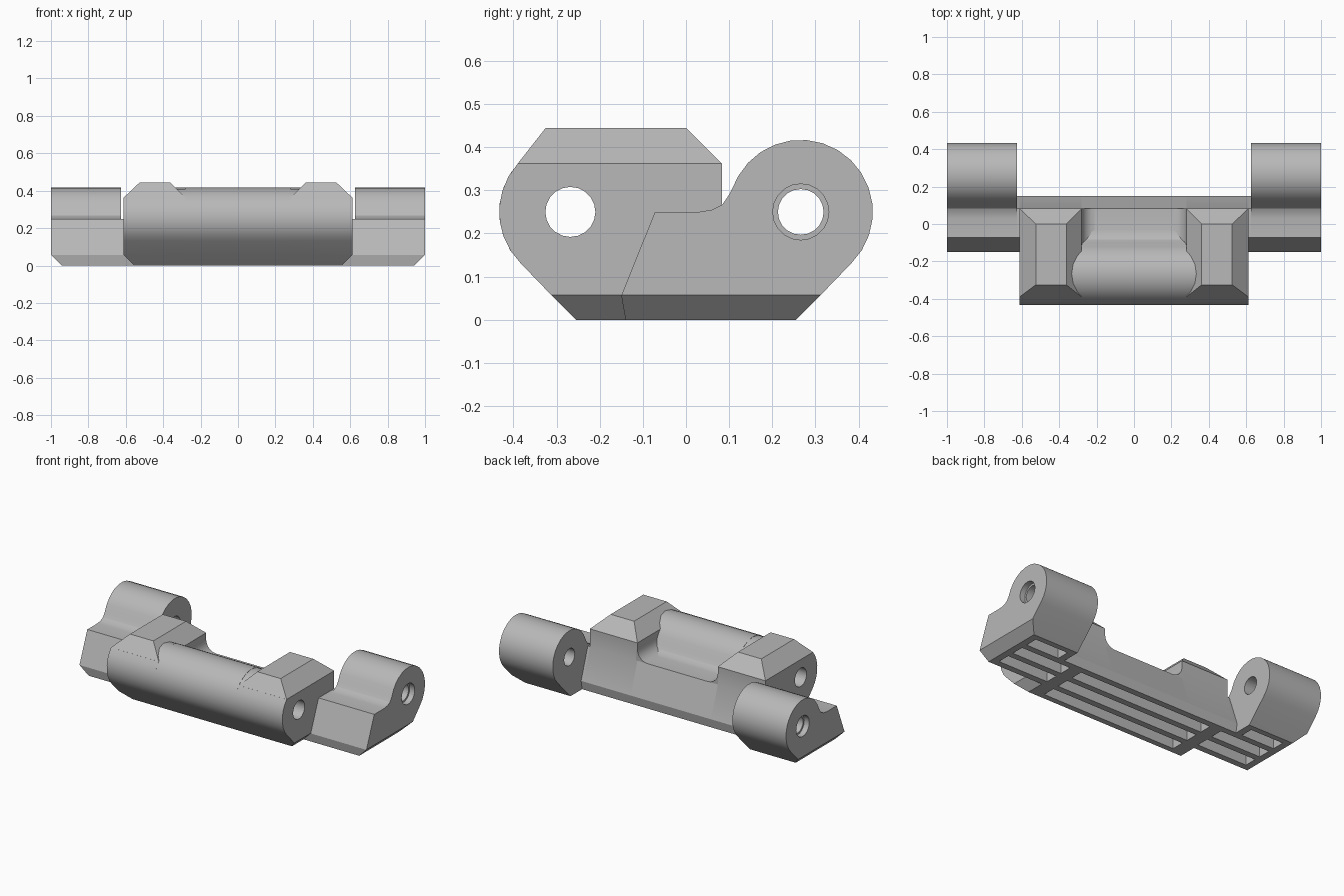
import bpy, bmesh
from math import sin, cos, radians
from mathutils import Vector, Matrix

if "Cube" in bpy.data.objects:
    bpy.data.objects.remove(bpy.data.objects["Cube"])

steel = bpy.data.materials.new("grey_steel")
steel.use_nodes = True
GREY = (0.48, 0.48, 0.48, 1)
steel.diffuse_color = GREY
steel.node_tree.nodes["Principled BSDF"].inputs["Base Color"].default_value = GREY

PIN_Y, PIN_Z, R = 0.266, 0.25, 0.167


def arc(y, z, r, start, end, steps):
    angles = [radians(start + (end - start) * i / steps) for i in range(steps + 1)]
    return [(y + r * cos(a), z + r * sin(a)) for a in angles]


def prism(bm, pts, x0, x1):
    """Extrude a (y, z) outline along x."""
    face = bm.faces.new([bm.verts.new((x0, y, z)) for y, z in pts])
    new = bmesh.ops.extrude_face_region(bm, geom=[face])["geom"]
    bmesh.ops.translate(bm, verts=[v for v in new if isinstance(v, bmesh.types.BMVert)],
                        vec=(x1 - x0, 0, 0))


def chamfer_bottom(bm, x, side):
    """Slice off the lower outer edge at the given end."""
    bmesh.ops.recalc_face_normals(bm, faces=bm.faces)
    cut = bmesh.ops.bisect_plane(bm, geom=bm.verts[:] + bm.edges[:] + bm.faces[:],
                                 plane_co=(x * side, 0, 0.057),
                                 plane_no=(side, 0, -1), clear_outer=True)
    edges = [e for e in cut["geom_cut"] if isinstance(e, bmesh.types.BMEdge)]
    bmesh.ops.holes_fill(bm, edges=edges)


def finish(name, bm):
    bmesh.ops.recalc_face_normals(bm, faces=bm.faces)
    mesh = bpy.data.meshes.new(name)
    bm.to_mesh(mesh)
    bm.free()
    mesh.materials.append(steel)
    ob = bpy.data.objects.new(name, mesh)
    bpy.context.collection.objects.link(ob)
    return ob


def cylinder(bm, x0, x1, y, r):
    prism(bm, arc(y, PIN_Z, r, 0, 342, 19), x0, x1)


# Outline of a hinge barrel with its curved saddle and sloped toe
knuckle = ([(-0.14, 0), (0.255, 0), (0.311, 0.056)]
           + arc(PIN_Y, PIN_Z, R, -45, 150, 15)
           + [(0.1, 0.29), (0.084, 0.267), (0.06, 0.255), (0.03, 0.25),
              (-0.072, 0.25), (-0.15, 0.056)])
flipped = [(-y, z) for y, z in knuckle]
parts = []

# Middle section between the shoulders
bm = bmesh.new()
prism(bm, [(0.083 if y == 0.072 else y, z) for y, z in flipped], -0.28, 0.28)
parts.append(finish("middle_link", bm))

# Round barrel running into the shoulder slopes
bm = bmesh.new()
cylinder(bm, -0.37, 0.37, -PIN_Y, R - 0.001)
parts.append(finish("front_barrel", bm))

shoulder = ([(0.14, 0), (-0.255, 0), (-0.311, 0.056)]
            + [(-y, z) for y, z in arc(PIN_Y, PIN_Z, R, -45, 42, 7)]
            + [(0.083, 0.362), (0.083, 0.25), (0.15, 0.056)])
web = [(-0.14, 0), (0.14, 0), (0.15, 0.056), (0.083, 0.25), (-0.072, 0.25), (-0.15, 0.056)]

for side, label in ((1, "left"), (-1, "right")):
    # Shoulder block
    bm = bmesh.new()
    prism(bm, shoulder, 0.28 * side, 0.612 * side)
    chamfer_bottom(bm, 0.612, side)
    parts.append(finish(label + "_shoulder", bm))

    # Bevelled cap on the shoulder
    bm = bmesh.new()
    base = [bm.verts.new((x * side, y, 0.362)) for x, y in
            ((0.28, -0.39), (0.612, -0.39), (0.612, 0.083), (0.28, 0.083))]
    top = [bm.verts.new((x * side, y, 0.445)) for x, y in
           ((0.362, -0.325), (0.525, -0.325), (0.525, 0), (0.362, 0))]
    bm.faces.new(base)
    bm.faces.new(top)
    for i in range(4):
        j = (i + 1) % 4
        bm.faces.new((base[i], base[j], top[j], top[i]))
    parts.append(finish(label + "_shoulder_cap", bm))

    # Rounded fillet between shoulder wall and saddle
    bm = bmesh.new()
    curve = arc(0.21, 0.32, 0.07, -90, 0, 6)
    face = bm.faces.new([bm.verts.new((x * side, -0.14, z)) for x, z in
                         curve + [(0.29, 0.32), (0.29, 0.24), (0.21, 0.24)]])
    new = bmesh.ops.extrude_face_region(bm, geom=[face])["geom"]
    bmesh.ops.translate(bm, verts=[v for v in new if isinstance(v, bmesh.types.BMVert)],
                        vec=(0, 0.223, 0))
    parts.append(finish(label + "_fillet", bm))

    # Web joining shoulder and outer knuckle
    bm = bmesh.new()
    prism(bm, web, 0.54 * side, 0.626 * side)
    parts.append(finish(label + "_web", bm))

    # Outer knuckle
    bm = bmesh.new()
    prism(bm, knuckle, 0.626 * side, side)
    chamfer_bottom(bm, 1, side)
    parts.append(finish(label + "_knuckle", bm))

# Cutters: pin holes, countersinks and underside grooves
bm = bmesh.new()
cylinder(bm, -1.1, 1.1, -PIN_Y - 0.002, 0.058)
cylinder(bm, -1.1, 1.1, PIN_Y, 0.053)
holes = finish("pin_hole_cutter", bm)

bm = bmesh.new()
for side in (1, -1):
    cylinder(bm, 0.965 * side, 1.1 * side, PIN_Y, 0.065)
sinks = finish("countersink_cutter", bm)


def groove(bm, x0, x1, y):
    size = Matrix.Diagonal((x1 - x0, 0.08, 0.2, 1))
    bmesh.ops.create_cube(bm, size=1,
                          matrix=Matrix.Translation(((x0 + x1) / 2, y, 0)) @ size)


bm = bmesh.new()
for y in (-0.18, -0.06, 0.06):
    groove(bm, -0.47, 0.47, y)
for side in (1, -1):
    for y, inner in ((-0.06, 0.55), (0.06, 0.55), (0.18, 0.67)):
        groove(bm, *sorted((inner * side, 0.9 * side)), y)
grooves = finish("groove_cutter", bm)

cutters = (holes, sinks, grooves)
for ob in parts:
    bpy.ops.object.select_all(action="DESELECT")
    bpy.context.view_layer.objects.active = ob
    ob.select_set(True)
    for cutter in cutters:
        mod = ob.modifiers.new("cut", "BOOLEAN")
        mod.operation, mod.solver, mod.object = "DIFFERENCE", "EXACT", cutter
        bpy.ops.object.modifier_apply(modifier=mod.name)
    bpy.ops.object.shade_smooth_by_angle(angle=radians(28))
for cutter in cutters:
    bpy.data.objects.remove(cutter)
